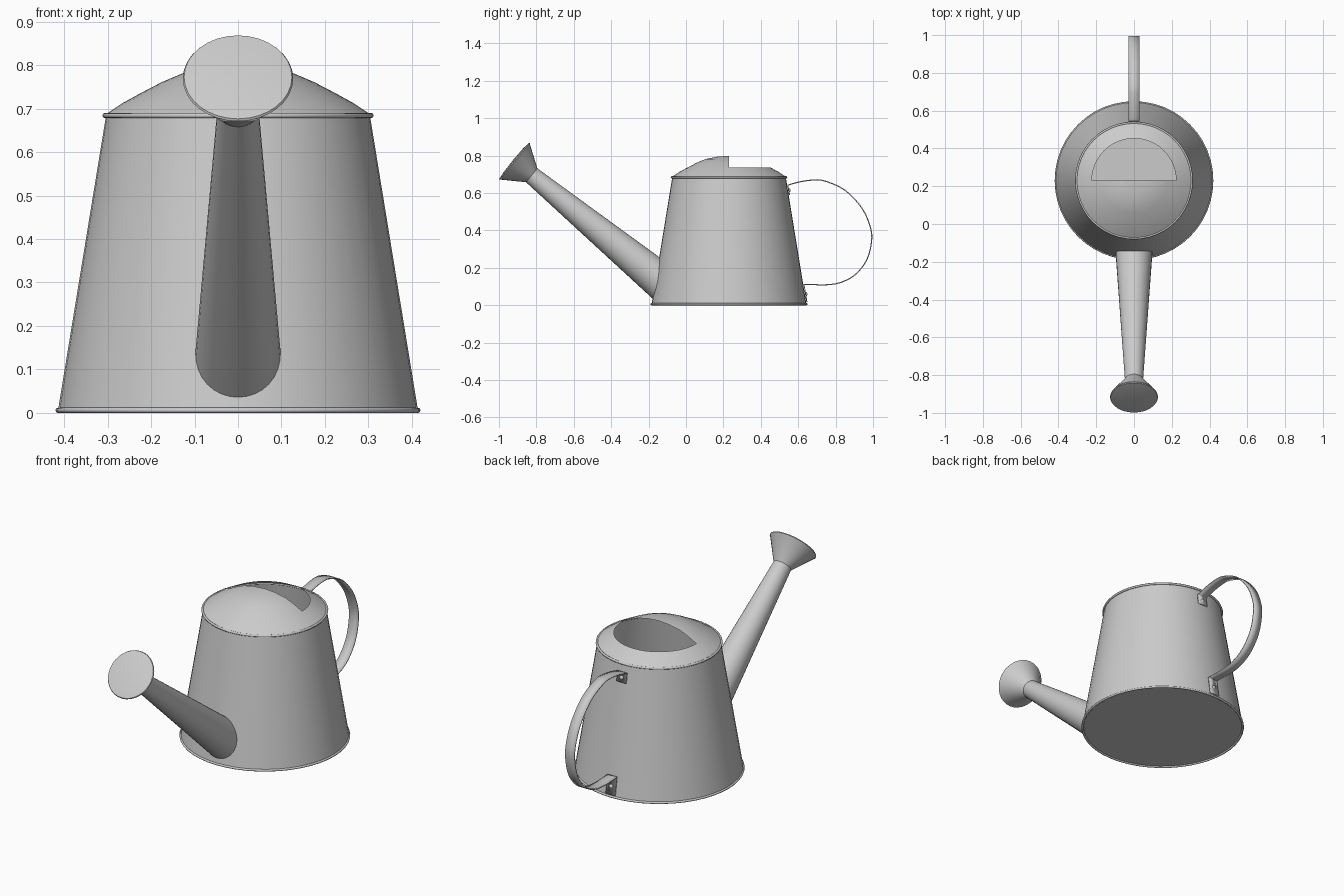
import bpy, bmesh, math
from mathutils import Vector, Matrix

if "Cube" in bpy.data.objects:
    bpy.data.objects.remove(bpy.data.objects["Cube"])

CY = 0.23                       # body axis in y
SEG = 48
def body_r(z):
    return 0.415 - 0.163 * z

def finish(name, bm, angle=35, thickness=0):
    bmesh.ops.recalc_face_normals(bm, faces=bm.faces[:])
    me = bpy.data.meshes.new(name)
    bm.to_mesh(me)
    bm.free()
    ob = bpy.data.objects.new(name, me)
    bpy.context.collection.objects.link(ob)
    if thickness:
        mod = ob.modifiers.new("thickness", 'SOLIDIFY')
        mod.thickness = thickness
        mod.offset = 0
    bpy.ops.object.select_all(action='DESELECT')
    ob.select_set(True)
    bpy.context.view_layer.objects.active = ob
    bpy.ops.object.shade_smooth_by_angle(angle=math.radians(angle))
    return ob

def lathe(profile, matrix, seg=SEG, closed=False, skip=None):
    """Revolve (radius, height) points; skip(point) leaves faces out."""
    bm = bmesh.new()
    rings = []
    for r, h in profile:
        if r == 0:
            rings.append([bm.verts.new((0, 0, h))] * seg)
        else:
            rings.append([bm.verts.new((r * math.cos(2 * math.pi * i / seg),
                                        r * math.sin(2 * math.pi * i / seg), h)) for i in range(seg)])
    pairs = list(zip(rings, rings[1:])) + ([(rings[-1], rings[0])] if closed else [])
    for a, b in pairs:
        for i in range(seg):
            j = (i + 1) % seg
            vs = list(dict.fromkeys([a[i], a[j], b[j], b[i]]))
            mid = sum((v.co for v in vs), Vector()) / len(vs)
            if not (skip and skip(mid)):
                bm.faces.new(vs)
    bm.transform(matrix)
    return bm

upright = Matrix.Translation((0, CY, 0))

# Tapered body with closed bottom
finish("body", lathe([(0, 0.006), (body_r(0.006), 0.006), (body_r(0.685), 0.685)], upright))

# Rolled rims at top and bottom
for name, z, r in (("bottom_rim", 0.006, 0.414), ("top_rim", 0.684, 0.306)):
    ring = [(r + 0.006 * math.cos(a * math.pi / 4), z + 0.006 * math.sin(a * math.pi / 4)) for a in range(8)]
    finish(name, lathe(ring, upright, closed=True), 60)

# Domed cover, rear half of the centre left open for filling
dome = [(0.304, 0.687), (0.265, 0.713), (0.223, 0.736), (0.175, 0.761), (0.128, 0.781), (0.065, 0.794), (0, 0.799)]
finish("cover", lathe(dome, upright, skip=lambda p: p.y > 0 and p.z > 0.737))

# Spout, trimmed to the body wall
base, tip = Vector((0, -0.16, 0.15)), Vector((0, -0.825, 0.695))
axis = (tip - base).normalized()
side = Vector((1, 0, 0))
up = side.cross(axis)
bm = bmesh.new()
low, high = [], []
for i in range(32):
    a = 2 * math.pi * i / 32
    d = math.cos(a) * side + math.sin(a) * up
    p_tip, p_base = tip + d * 0.048, base + d * 0.097
    lo, hi = 0.0, 1.4
    for _ in range(30):
        t = (lo + hi) / 2
        p = p_tip.lerp(p_base, t)
        if math.hypot(p.x, p.y - CY) > body_r(p.z):
            lo = t
        else:
            hi = t
    low.append(bm.verts.new(p))
    high.append(bm.verts.new(p_tip))
for i in range(32):
    j = (i + 1) % 32
    bm.faces.new((low[i], low[j], high[j], high[i]))
finish("spout", bm)

# Sprinkler rose
aim = Matrix.Translation(tip) @ axis.to_track_quat('Z', 'Y').to_matrix().to_4x4()
finish("rose", lathe([(0.048, 0), (0.122, 0.112), (0.127, 0.117), (0.124, 0.122), (0.08, 0.127), (0, 0.129)],
                     aim, seg=32))

# Strap handle with end tabs lying against the body
def wall(z, gap=0.004):
    return (CY + body_r(z) + gap, z)

loop = [wall(0.642), (0.60, 0.658), (0.67, 0.669), (0.74, 0.665), (0.85, 0.615), (0.94, 0.52), (0.985, 0.42),
        (0.992, 0.34), (0.965, 0.24), (0.90, 0.16), (0.82, 0.12), (0.74, 0.109), (0.68, 0.111), wall(0.112)]

def smooth_path(pts, steps=4):
    p = [Vector(q) for q in [pts[0]] + pts + [pts[-1]]]
    out = []
    for a, b, c, d in zip(p, p[1:], p[2:], p[3:]):
        for s in range(steps):
            t = s / steps
            out.append(0.5 * (2 * b + (c - a) * t + (2 * a - 5 * b + 4 * c - d) * t * t
                              + (3 * b - a - 3 * c + d) * t ** 3))
    return out + [p[-1]]

path = [wall(0.59)] + smooth_path(loop) + [wall(0.016)]
bm = bmesh.new()
rows = [(bm.verts.new((-0.028, y, z)), bm.verts.new((0.028, y, z))) for y, z in path]
for a, b in zip(rows, rows[1:]):
    bm.faces.new((a[0], a[1], b[1], b[0]))
finish("handle", bm, thickness=0.006)

# Rivets through the tabs
for name, z in (("upper_rivet", 0.615), ("lower_rivet", 0.06)):
    y, z = wall(z, 0.006)
    turn = Vector((0, 1, 0.163)).to_track_quat('Z', 'Y').to_matrix().to_4x4()
    finish(name, lathe([(0.011, 0), (0.010, 0.004), (0.006, 0.007), (0, 0.008)],
                       Matrix.Translation((0, y, z)) @ turn, seg=12), 60)
